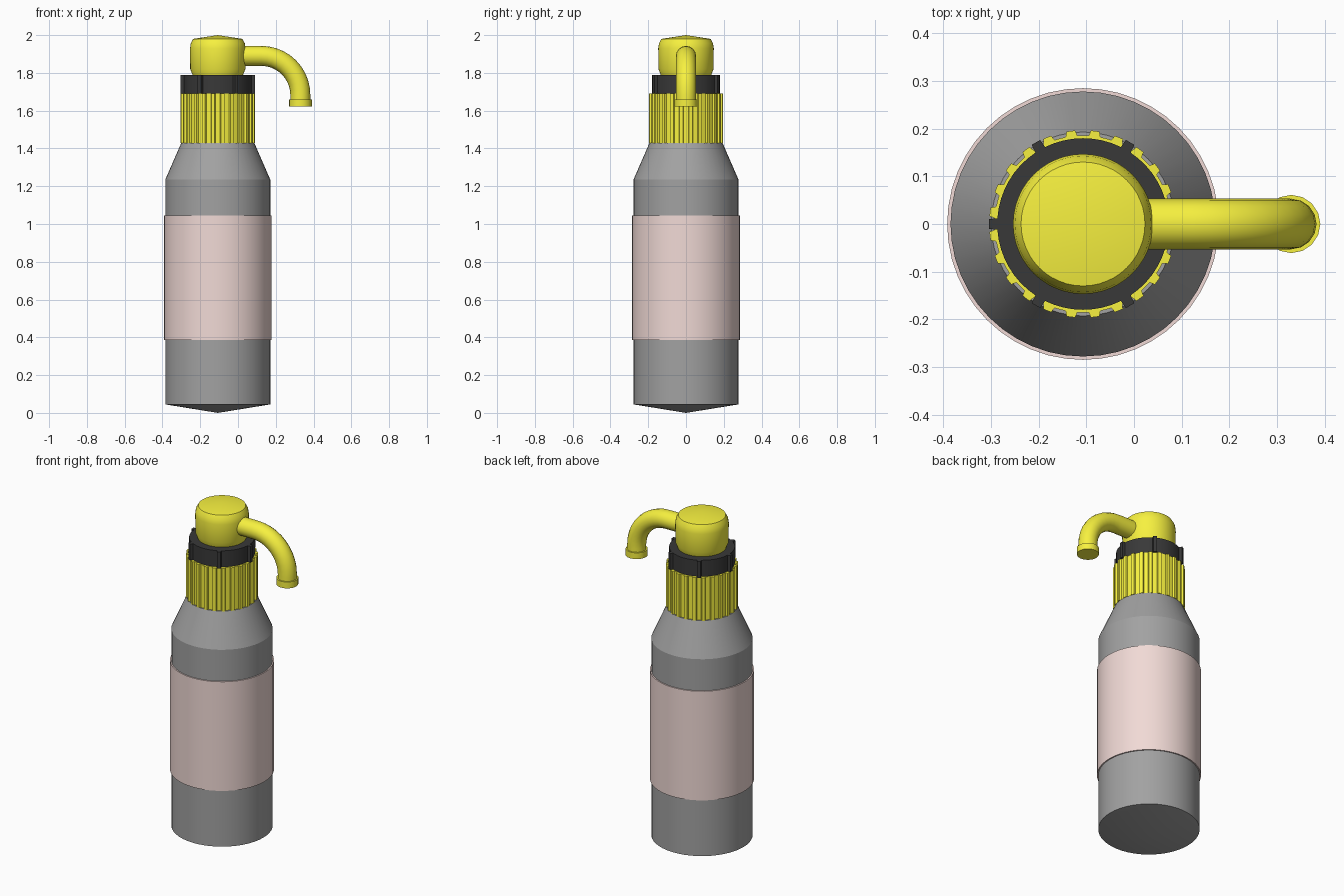
import bpy
from math import sin, cos, pi, radians
from mathutils import Vector

if "Cube" in bpy.data.objects:
    bpy.data.objects.remove(bpy.data.objects["Cube"])

AX = -0.107  # bottle axis


def material(name, r, g, b):
    m = bpy.data.materials.new(name)
    m.diffuse_color = (r, g, b, 1)
    m.use_nodes = True
    m.node_tree.nodes["Principled BSDF"].inputs["Base Color"].default_value = m.diffuse_color
    return m


yellow = material("yellow", 0.93, 0.88, 0.05)
black = material("black", 0.04, 0.04, 0.04)
pink = material("pink", 0.88, 0.70, 0.67)
dark = material("dark_grey", 0.36, 0.36, 0.36)


def loft(name, rings, mat, start=None, end=None, loop=False, angle=25):
    """Skin equal-sized rings; start / end are optional cap centre points."""
    n = len(rings[0])
    verts = [v for ring in rings for v in ring]
    faces = []
    count = len(rings)
    for k in range(count if loop else count - 1):
        a, b = k * n, ((k + 1) % count) * n
        faces += [(a + i, a + (i + 1) % n, b + (i + 1) % n, b + i) for i in range(n)]
    for point, base, flip in ((start, 0, True), (end, (count - 1) * n, False)):
        if point is not None:
            c = len(verts)
            verts.append(Vector(point))
            for i in range(n):
                f = (base + i, base + (i + 1) % n, c)
                faces.append(f[::-1] if flip else f)
    me = bpy.data.meshes.new(name)
    me.from_pydata(verts, [], faces)
    me.materials.append(mat)
    ob = bpy.data.objects.new(name, me)
    bpy.context.collection.objects.link(ob)
    bpy.ops.object.select_all(action='DESELECT')
    ob.select_set(True)
    bpy.context.view_layer.objects.active = ob
    bpy.ops.object.shade_smooth_by_angle(angle=radians(angle))
    return ob


def circle(r, z, n=48, cx=AX):
    return [Vector((cx + r * cos(2 * pi * i / n), r * sin(2 * pi * i / n), z)) for i in range(n)]


def ribbed(r, r_out, half_base, half_top, count, phase, z, fill):
    """Circle outline with outward ribs; angles in degrees."""
    step = 360 / count
    pts = []
    for k in range(count):
        mid = phase + k * step
        outline = [(-half_base, r), (-half_top, r_out), (half_top, r_out), (half_base, r)]
        gap = step - 2 * half_base
        outline += [(half_base + gap * j / (fill + 1), r) for j in range(1, fill + 1)]
        for a, rad in outline:
            t = radians(mid + a)
            pts.append(Vector((AX + rad * cos(t), rad * sin(t), z)))
    return pts


def lathe(name, profile, mat, z0, z1, **kw):
    return loft(name, [circle(r, z) for r, z in profile], mat, (AX, 0, z0), (AX, 0, z1), **kw)


# Bottle body with shallow conical base and sloped shoulder
lathe("bottle_body", [(0.278, 0.045), (0.278, 1.235), (0.193, 1.43)], dark, 0.0, 1.43, angle=20)

# Label sleeve
loft("label_sleeve", [circle(0.277, 0.385), circle(0.285, 0.385),
                      circle(0.285, 1.045), circle(0.277, 1.045)], pink, loop=True)

# Ribbed screw cap
cap = [ribbed(0.186, 0.197, 3.8, 2.6, 24, 7.5, z, 1) for z in (1.43, 1.69)]
loft("screw_cap", cap, yellow, (AX, 0, 1.43), (AX, 0, 1.69))

# Locking collar with six lugs
collar = [ribbed(0.18, 0.198, 3.8, 3.0, 6, 0, z, 7) for z in (1.69, 1.788)]
loft("locking_collar", collar, black, (AX, 0, 1.69), (AX, 0, 1.788))

# Pump head
lathe("pump_head", [(0.13, 1.78), (0.146, 1.82), (0.147, 1.93), (0.143, 1.957), (0.13, 1.98)],
      yellow, 1.78, 2.0)

# Curved spout: straight run, then a quarter bend down
path = [(0.0, 1.89, 90)]
for k in range(11):
    a = 90 - 9 * k
    path.append((0.123 + 0.207 * cos(radians(a)), 1.683 + 0.207 * sin(radians(a)), a))
path.append((0.33, 1.655, 0))
rings = []
for x, z, a in path:
    out = Vector((cos(radians(a)), 0, sin(radians(a))))
    rings.append([Vector((x, 0, z)) + 0.053 * (cos(t) * out + sin(t) * Vector((0, -1, 0)))
                  for t in (2 * pi * i / 16 for i in range(16))])
loft("spout", rings, yellow, (0.0, 0, 1.89), (0.33, 0, 1.655), angle=30)

# Nozzle ring at the spout tip
loft("nozzle_tip", [circle(0.061, 1.622, 16, 0.33), circle(0.061, 1.66, 16, 0.33)], yellow,
     (0.33, 0, 1.622), (0.33, 0, 1.66), angle=30)
